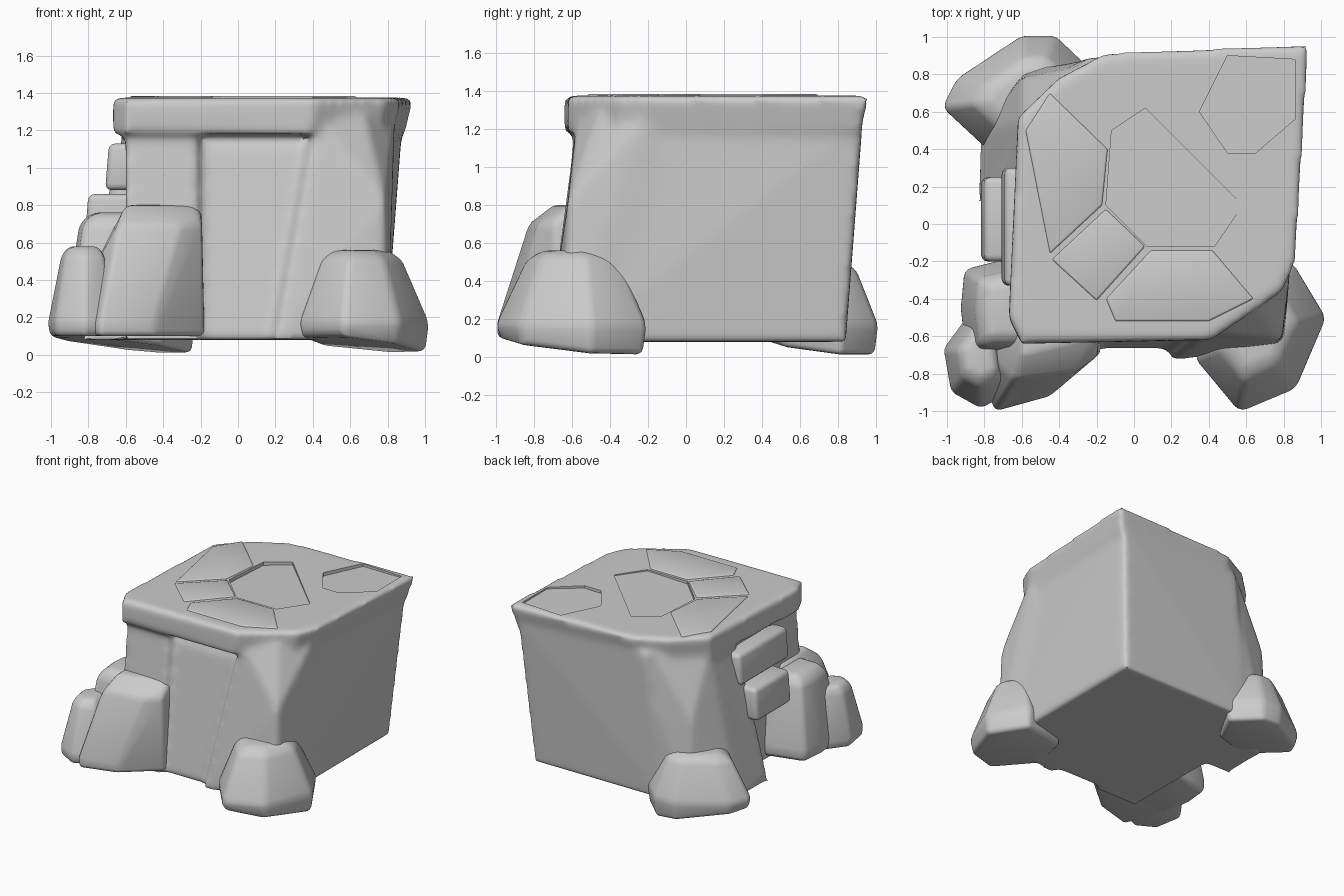
import bpy
import bmesh
import math
from mathutils import Vector

cube = bpy.data.objects.get("Cube")
if cube:
    bpy.data.objects.remove(cube, do_unlink=True)

stone = bpy.data.materials.new("grey_stone")
stone.use_nodes = True
GREY = (0.6, 0.6, 0.6, 1)
stone.diffuse_color = GREY
stone.node_tree.nodes["Principled BSDF"].inputs["Base Color"].default_value = GREY

BLOCK_FOOT, BLOCK_TOP = 0.08, 1.375


def activate(obj):
    bpy.ops.object.select_all(action='DESELECT')
    obj.select_set(True)
    bpy.context.view_layer.objects.active = obj


def apply(obj, kind, **settings):
    activate(obj)
    mod = obj.modifiers.new(kind, kind)
    for key, value in settings.items():
        setattr(mod, key, value)
    bpy.ops.object.modifier_apply(modifier=mod.name)


def smooth(obj):
    activate(obj)
    bpy.ops.object.shade_smooth_by_angle(angle=math.radians(38))


def layer(z, outline):
    """Lift a flat outline to one height."""
    return [(x, y, z) for x, y in outline]


def shrink(outline, centre, amount):
    """Pull an outline towards a centre."""
    return [Vector(p).lerp(Vector(centre), amount) for p in outline]


def underside(outline):
    """Tilted lower edge of a boulder, rising towards the front left."""
    return [(x, y, min(0.1, max(0.01, 0.06 - (x + y) * 0.09))) for x, y in outline]


def rock(name, points, bevel=0):
    """Convex stone, with rounded edges when a bevel is given."""
    bm = bmesh.new()
    for p in points:
        bm.verts.new(p)
    hull = bmesh.ops.convex_hull(bm, input=bm.verts)
    loose = {g for g in hull["geom_interior"] + hull["geom_unused"]
             if isinstance(g, bmesh.types.BMVert)}
    bmesh.ops.delete(bm, geom=list(loose), context='VERTS')
    bmesh.ops.dissolve_limit(bm, angle_limit=math.radians(4), verts=bm.verts, edges=bm.edges)
    bmesh.ops.recalc_face_normals(bm, faces=bm.faces)
    mesh = bpy.data.meshes.new(name)
    bm.to_mesh(mesh)
    bm.free()
    mesh.materials.append(stone)
    obj = bpy.data.objects.new(name, mesh)
    bpy.context.collection.objects.link(obj)
    if bevel:
        apply(obj, 'BEVEL', width=bevel, segments=3, limit_method='ANGLE',
              angle_limit=math.radians(20))
        smooth(obj)
    return obj


def block(name, base, crown, bottom=BLOCK_FOOT, top=1.25):
    return rock(name, layer(bottom, base) + layer(top, crown))


def front_wall(name, left, right, foot, head, top):
    """Leaning wall on the front, running back into the block."""
    def strip(y):
        return [(left, y), (right, y), (right, -0.3), (left, -0.3)]
    return block(name, strip(foot), strip(head), top=top)


def boulder(name, outline, peak, height, taper):
    """Stone widest near the ground, tapering to a flat crown."""
    rock(name, underside(shrink(outline, peak, 0.06))
         + layer(0.17, outline)
         + layer(height * 0.92, shrink(outline, peak, taper))
         + layer(height, shrink(outline, peak, taper + 0.2)), 0.06)


def sink(target, outline):
    """Cut a tilted sunken paving stone into the top."""
    middle = sum(x for x, y in outline) / len(outline)
    floor = [(x, y, 1.355 + (x - middle) * 0.03) for x, y in outline]
    cutter = rock("cutter", floor + layer(1.5, outline))
    cutter.hide_render = True
    apply(target, 'BOOLEAN', operation='DIFFERENCE', object=cutter, solver='EXACT')
    bpy.data.objects.remove(cutter, do_unlink=True)


def paving(name, outline):
    rock(name, layer(1.3, outline) + layer(BLOCK_TOP + 0.008, outline), 0.012)


def slab(name, face, back, front, bottom, top):
    """Flat stone stacked on the side, leaning inwards."""
    rock(name, [(x + lean, y, z) for z, lean in ((bottom, 0), (top, 0.02))
                for x in (face, -0.45) for y in (back, front)], 0.035)


# Main block: core, overhanging rim, pillars and buttress
main = block("main_block",
             [(0.79, 0.84), (-0.4, 0.84), (-0.6, 0.5), (-0.6, -0.55), (0.79, -0.58)],
             [(0.88, 0.93), (-0.25, 0.89), (-0.56, 0.5), (-0.56, -0.5), (0.3, -0.5),
              (0.82, -0.25)])
rim_top = [(0.94, 0.965), (-0.15, 0.92), (-0.4, 0.79), (-0.62, 0.58), (-0.67, -0.5),
           (-0.6, -0.64), (0.42, -0.62), (0.8, -0.36), (0.87, -0.2)]
parts = [
    block("rim", shrink(rim_top, (-0.65, -0.65), 0.03), rim_top, 1.18, BLOCK_TOP),
    front_wall("left_pillar", -0.6, -0.21, -0.7, -0.58, 1.25),
    front_wall("front_apron", -0.22, 0.4, -0.67, -0.53, 1.12),
    rock("right_pillar",
         layer(BLOCK_FOOT, [(0.2, -0.73), (0.8, -0.66), (0.79, -0.1), (0.05, -0.4)])
         + layer(0.82, [(0.38, -0.6), (0.79, -0.62), (0.82, -0.1)])
         + layer(1.28, [(0.42, -0.57), (0.68, -0.46), (0.84, -0.2), (0.4, -0.2)])),
    rock("corner_buttress",
         layer(BLOCK_FOOT, [(-0.84, 0.12), (-0.82, 0.5), (-0.6, 0.82), (-0.3, 0.84),
                            (-0.3, 0.12)])
         + layer(0.75, [(-0.72, 0.2), (-0.66, 0.55), (-0.6, 0.78), (-0.35, 0.86)])
         + layer(1.25, [(-0.56, 0.2), (-0.6, 0.55), (-0.3, 0.84), (-0.3, 0.2)])),
]

# Melt the block parts into one worn stone
activate(main)
for part in parts:
    part.select_set(True)
bpy.ops.object.join()
apply(main, 'REMESH', mode='VOXEL', voxel_size=0.02)
apply(main, 'SMOOTH', factor=0.5, iterations=16)

# Sunken paving on the top
sink(main, [(-0.12, 0.5), (0.06, 0.62), (0.58, 0.1), (0.43, -0.12), (0.07, -0.12),
            (-0.15, 0.1)])
sink(main, [(0.5, 0.9), (0.35, 0.6), (0.5, 0.38), (0.65, 0.38), (0.86, 0.56), (0.86, 0.88)])
smooth(main)

# Raised paving on the top
paving("left_paving", [(-0.45, 0.7), (-0.14, 0.4), (-0.17, 0.1), (-0.45, -0.16), (-0.58, 0.5)])
paving("small_paving", [(-0.15, 0.08), (0.06, -0.12), (-0.2, -0.41), (-0.44, -0.19)])
paving("front_paving", [(0.09, -0.14), (0.42, -0.14), (0.64, -0.4), (0.4, -0.52),
                        (-0.1, -0.52), (-0.15, -0.4)])

# Boulders round the foot
boulder("front_right_boulder",
        [(0.32, -0.72), (0.56, -1.01), (0.87, -0.88), (1.03, -0.5), (0.85, -0.2), (0.45, -0.3)],
        (0.64, -0.58), 0.56, 0.38)
front_left = [(-0.18, -0.69), (-0.45, -0.92), (-0.74, -1), (-0.92, -0.6), (-0.85, -0.3),
              (-0.18, -0.3)]
rock("front_left_boulder", underside(front_left) + layer(0.18, front_left)
     + layer(0.7, [(-0.19, -0.7), (-0.3, -0.78), (-0.64, -0.83)])
     + layer(0.8, [(-0.2, -0.6), (-0.6, -0.7), (-0.6, -0.35)]), 0.03)
boulder("side_boulder",
        [(-0.93, -0.45), (-0.91, -0.24), (-0.55, -0.15), (-0.5, -0.72), (-0.9, -0.72)],
        (-0.6, -0.45), 0.76, 0.25)
boulder("outer_boulder",
        [(-1.02, -0.67), (-0.98, -0.9), (-0.82, -0.99), (-0.65, -0.9), (-0.7, -0.48),
         (-0.88, -0.48)], (-0.82, -0.68), 0.58, 0.36)
boulder("back_left_boulder",
        [(-1.03, 0.62), (-0.95, 0.78), (-0.6, 1.01), (-0.42, 1.01), (-0.22, 0.82),
         (-0.4, 0.5), (-0.75, 0.36)], (-0.56, 0.68), 0.5, 0.35)

# Slabs stacked on the side
slab("upper_slab", -0.71, -0.33, 0.3, 0.88, 1.13)
slab("lower_slab", -0.82, -0.2, 0.25, 0.6, 0.86)
